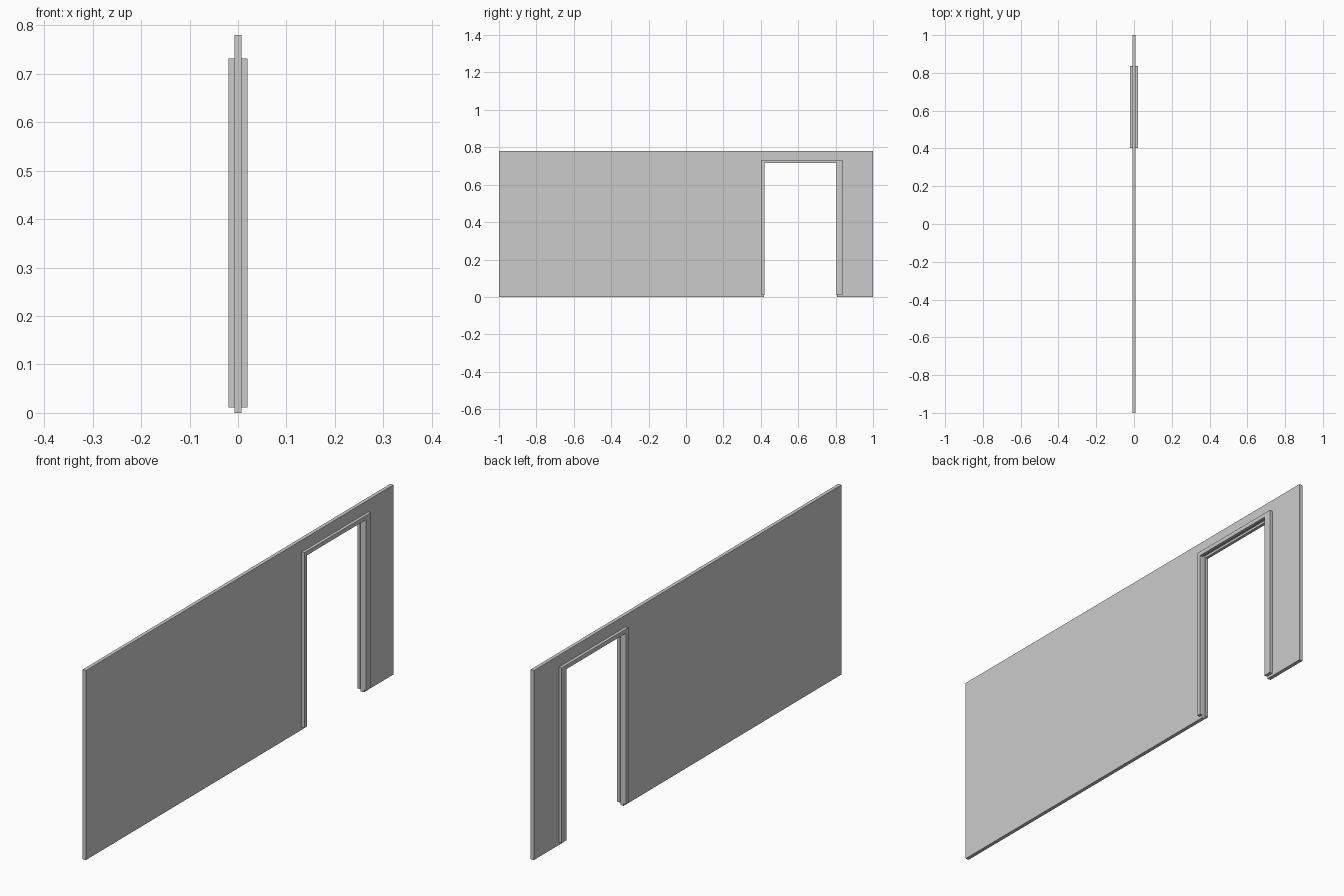
import bpy, bmesh

if "Cube" in bpy.data.objects:
    bpy.data.objects.remove(bpy.data.objects["Cube"])


def extruded_outline(name, outline, x0, x1):
    """Solid made by extruding a (y, z) outline from x0 to x1."""
    bm = bmesh.new()
    face = bm.faces.new([bm.verts.new((x0, y, z)) for y, z in outline])
    ext = bmesh.ops.extrude_face_region(bm, geom=[face])
    moved = [v for v in ext["geom"] if isinstance(v, bmesh.types.BMVert)]
    bmesh.ops.translate(bm, verts=moved, vec=(x1 - x0, 0, 0))
    bmesh.ops.recalc_face_normals(bm, faces=bm.faces[:])
    mesh = bpy.data.meshes.new(name)
    bm.to_mesh(mesh)
    bm.free()
    obj = bpy.data.objects.new(name, mesh)
    bpy.context.collection.objects.link(obj)
    return obj


def arch(y0, y1, top, in0, in1, in_top, z0):
    """Outline of a rectangle with a doorway notch open at the bottom."""
    return [(y0, z0), (y0, top), (y1, top), (y1, z0),
            (in1, z0), (in1, in_top), (in0, in_top), (in0, z0)]


HALF_WALL, HALF_TRIM = 0.0075, 0.02

# wall panel with the doorway, slightly recessed behind the trim
extruded_outline("wall", arch(-1, 1, 0.78, 0.416, 0.808, 0.724, 0),
                 -HALF_WALL, HALF_WALL)

# door trim on both wall faces, stopping just above the floor
for side, label in ((1, "right"), (-1, "left")):
    extruded_outline("door_trim_" + label,
                     arch(0.403, 0.837, 0.732, 0.419, 0.804, 0.715, 0.011),
                     side * HALF_WALL, side * HALF_TRIM)
